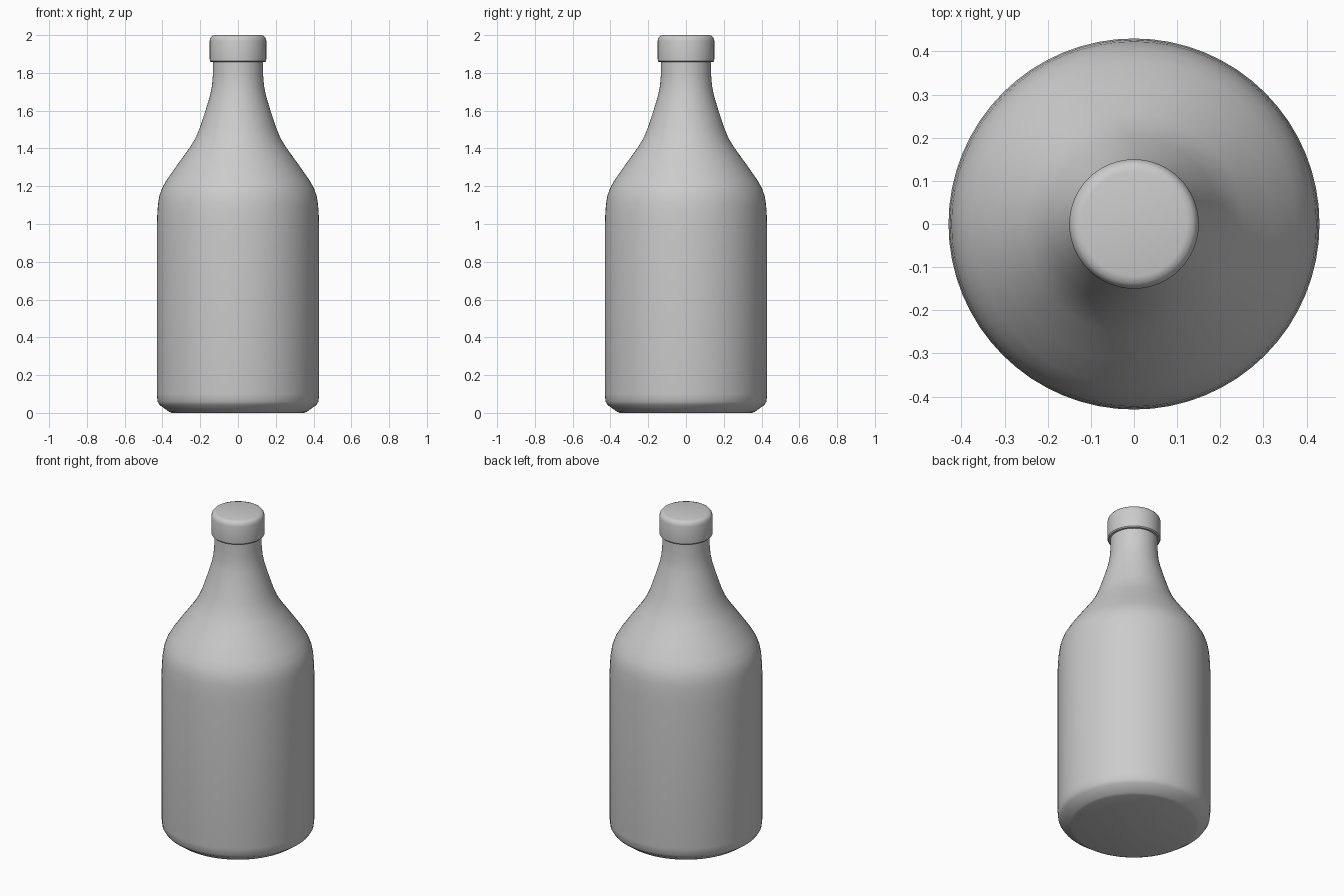
import bpy, bmesh
from math import radians
from mathutils import Vector, Matrix

cube = bpy.data.objects.get("Cube")
if cube:
    bpy.data.objects.remove(cube, do_unlink=True)

SEGMENTS = 64

grey = bpy.data.materials.new("light_grey")
grey.use_nodes = True
colour = (0.6, 0.6, 0.6, 1)
grey.diffuse_color = colour
grey.node_tree.nodes["Principled BSDF"].inputs["Base Color"].default_value = colour


def lathe(name, profile, sharp_angle):
    """Revolve a (radius, height) profile that starts and ends on the axis."""
    bm = bmesh.new()
    verts = [bm.verts.new((r, 0, z)) for r, z in profile]
    edges = [bm.edges.new(pair) for pair in zip(verts, verts[1:])]
    bmesh.ops.spin(bm, geom=verts + edges, cent=(0, 0, 0), axis=(0, 0, 1),
                   angle=radians(360), steps=SEGMENTS)
    bmesh.ops.remove_doubles(bm, verts=bm.verts, dist=0.0005)
    bmesh.ops.recalc_face_normals(bm, faces=bm.faces)
    mesh = bpy.data.meshes.new(name)
    bm.to_mesh(mesh)
    bm.free()
    mesh.materials.append(grey)
    obj = bpy.data.objects.new(name, mesh)
    bpy.context.collection.objects.link(obj)
    bpy.ops.object.select_all(action="DESELECT")
    obj.select_set(True)
    bpy.context.view_layer.objects.active = obj
    bpy.ops.object.shade_smooth_by_angle(angle=radians(sharp_angle))
    return obj


# Bottle: chamfered foot, straight body, sloping shoulder and flared neck
lathe("bottle_body", [
    (0, 0), (0.35, 0), (0.365, 0.006), (0.415, 0.042), (0.426, 0.06), (0.43, 0.1),
    (0.43, 0.99), (0.427, 1.06), (0.423, 1.11), (0.416, 1.15), (0.402, 1.19),
    (0.376, 1.235), (0.32, 1.315), (0.255, 1.405), (0.225, 1.455), (0.2, 1.515),
    (0.172, 1.6), (0.148, 1.68), (0.138, 1.73), (0.133, 1.79), (0.132, 1.87),
    (0, 1.87)], 30)

# Cap: short cylinder with a rounded top rim
lathe("bottle_cap", [
    (0, 1.857), (0.143, 1.857), (0.149, 1.863), (0.15, 1.875), (0.15, 1.97),
    (0.146, 1.985), (0.137, 1.996), (0.122, 2), (0, 2)], 40)
